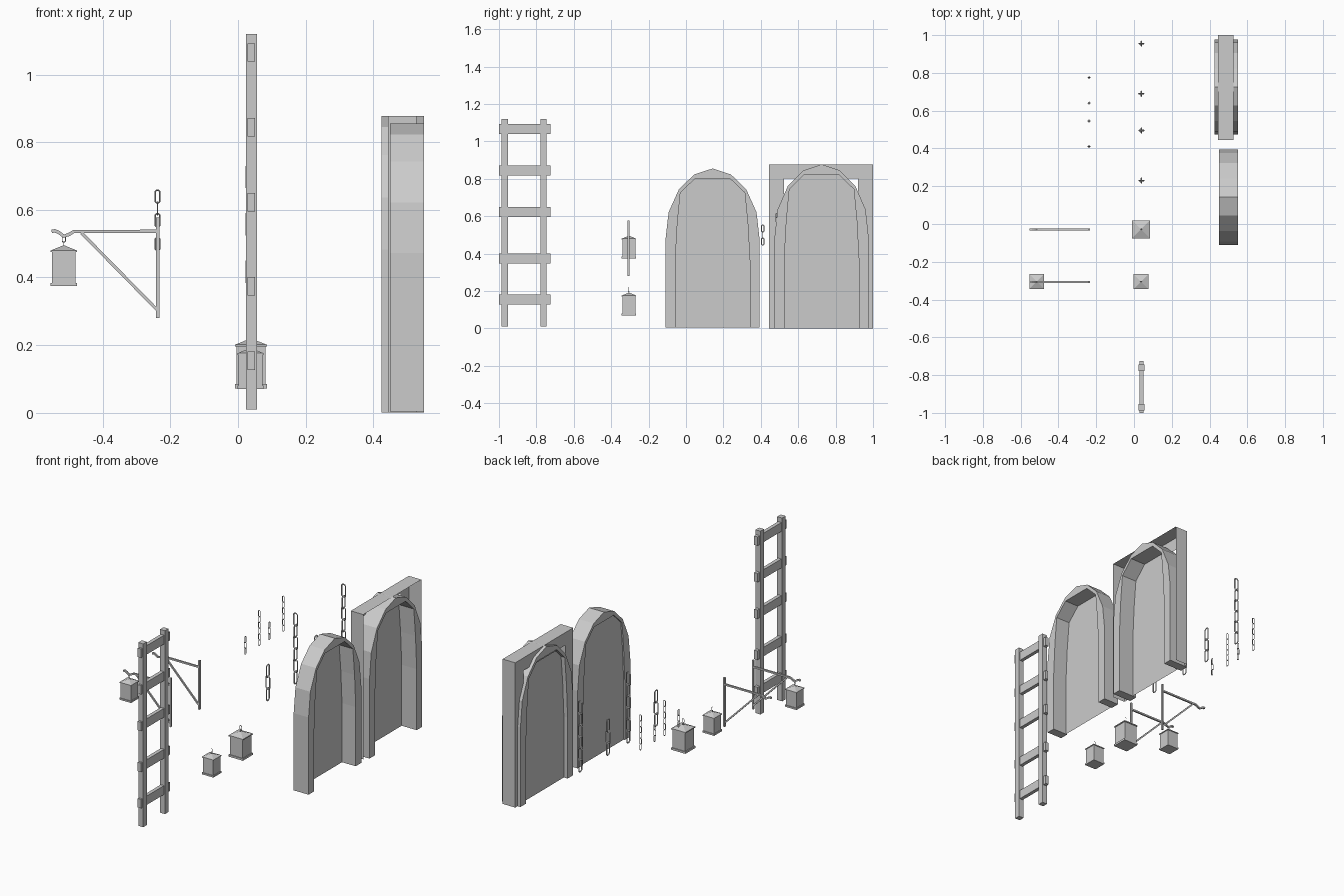
import bpy, bmesh
from math import cos, sin, pi
from mathutils import Vector, Matrix

if "Cube" in bpy.data.objects:
    bpy.data.objects.remove(bpy.data.objects["Cube"])


def finish(bm, name, loc=(0, 0, 0)):
    bmesh.ops.recalc_face_normals(bm, faces=bm.faces)
    me = bpy.data.meshes.new(name)
    bm.to_mesh(me)
    bm.free()
    ob = bpy.data.objects.new(name, me)
    ob.location = loc
    bpy.context.collection.objects.link(ob)
    return ob


def add_box(bm, x0, x1, y0, y1, z0, z1):
    m = Matrix.Translation(((x0 + x1) / 2, (y0 + y1) / 2, (z0 + z1) / 2))
    m = m @ Matrix.Diagonal((x1 - x0, y1 - y0, z1 - z0, 1))
    bmesh.ops.create_cube(bm, size=1, matrix=m)


def add_poly(bm, pts):
    bm.faces.new([bm.verts.new(p) for p in pts])


def add_loop(bm, half_w, half_h, r, z, turned, seg=8, sides=4):
    """Closed chain link: a narrow ring with straight long sides."""
    rings = []
    for i in range(seg):
        a = 2 * pi * (i + 0.5) / seg
        ring = []
        for j in range(sides):
            b = 2 * pi * j / sides
            u = (half_w - r + r * cos(b)) * cos(a) / cos(pi / seg)
            stretch = half_h - half_w
            v = (half_w - r + r * cos(b)) * sin(a) / cos(pi / seg)
            v += stretch if v > 0 else -stretch
            w = r * sin(b)
            ring.append(bm.verts.new((w, u, z + v) if turned else (u, w, z + v)))
        rings.append(ring)
    for i in range(seg):
        p, q = rings[i], rings[(i + 1) % seg]
        for j in range(sides):
            k = (j + 1) % sides
            bm.faces.new((p[j], q[j], q[k], p[k]))


# ladder
bm = bmesh.new()
for y in (-0.970, -0.762):
    add_box(bm, 0.023, 0.056, y - 0.017, y + 0.017, 0.01, 1.12)
finish(bm, "ladder_rails")
bm = bmesh.new()
for z in (0.154, 0.374, 0.622, 0.844, 1.065):
    add_box(bm, 0.028, 0.050, -1.0, -0.724, z - 0.027, z + 0.027)
finish(bm, "ladder_rungs")

# arched doors: a deep frame with a panel near the back
OUTER = [(.252, 0), (.252, .47), (.235, .62), (.18, .743), (.098, .823), (0, .855)]
INNER = [(.199, 0), (.199, .36), (.188, .56), (.172, .725), (.094, .80), (0, .80)]


def full(profile):
    return [(-w, z) for w, z in profile] + [(w, z) for w, z in profile[-2::-1]]


def arch(name, yc, x0, x1, panel_x, z0, zs):
    bm = bmesh.new()
    strips = []
    for prof, x in ((OUTER, x0), (OUTER, x1), (INNER, x1), (INNER, x0)):
        strips.append([bm.verts.new((x, yc + w, z0 + z * zs)) for w, z in full(prof)])
    n = len(strips[0])
    for s in range(4):
        a, b = strips[s], strips[(s + 1) % 4]
        for i in range(n - 1):
            bm.faces.new((a[i], a[i + 1], b[i + 1], b[i]))
    for i in (0, n - 1):
        bm.faces.new([s[i] for s in strips])
    finish(bm, name + "_frame")
    bm = bmesh.new()
    add_poly(bm, [(panel_x, yc + w, z0 + z * zs) for w, z in full(INNER)])
    finish(bm, name + "_panel")


arch("arched_door", 0.142, 0.45, 0.55, 0.458, 0.004, 0.995)
arch("walled_door", 0.725, 0.425, 0.55, 0.45, 0.0, 1.026)

# open surround of the second door: sides, top, and a back plate with stepped opening
bm = bmesh.new()
xa, xb, ya, yb, h, c = 0.444, 0.528, 0.445, 1.0, 0.877, 0.722
for y in (ya, yb):
    add_poly(bm, [(xa, y, 0), (xb, y, 0), (xb, y, h), (xa, y, h)])
add_poly(bm, [(xa, ya, h), (xb, ya, h), (xb, yb, h), (xa, yb, h)])
step = [(.24, 0), (.24, .615), (.197, .615), (.197, .80)]
notch = [(c + w, z) for w, z in step] + [(c - w, z) for w, z in step[::-1]]
add_poly(bm, [(xa, y, z) for y, z in
              [(ya, 0), (ya, h), (yb, h), (yb, 0)] + notch])
bmesh.ops.remove_doubles(bm, verts=bm.verts, dist=1e-4)
finish(bm, "door_surround")


# lanterns
def lantern(name, x, y, z, s):
    bm = bmesh.new()
    for half, z0, z1 in ((.039, 0, .01), (.035, .01, .104), (.039, .101, .106)):
        add_box(bm, -half, half, -half, half, z0, z1)
    bmesh.ops.create_cone(bm, cap_ends=True, segments=4, radius1=.038 * 2 ** .5,
                          radius2=.005, depth=.014,
                          matrix=Matrix.Translation((0, 0, .113)) @ Matrix.Rotation(pi / 4, 4, 'Z'))
    add_loop(bm, .004, .006, .0012, .125, True)
    add_loop(bm, .006, .011, .0014, .140, False)
    finish(bm, name, (x, y, z)).scale = (s, s, s)


lantern("hanging_lantern", -0.515, -0.305, 0.374, 1.0)
lantern("small_lantern", 0.037, -0.305, 0.07, 1.0)
lantern("large_lantern", 0.038, -0.028, 0.072, 1.22)


# wall brackets: post, hooked arm and diagonal strut
def add_bar(bm, pts, half):
    prev = None
    for i, (x, z) in enumerate(pts):
        a, b = pts[max(i - 1, 0)], pts[min(i + 1, len(pts) - 1)]
        d = Vector((b[0] - a[0], b[1] - a[1])).normalized() * half
        ring = [bm.verts.new((x - d.y * u, half * v, z + d.x * u))
                for u, v in ((1, 1), (1, -1), (-1, -1), (-1, 1))]
        if prev:
            for j in range(4):
                k = (j + 1) % 4
                bm.faces.new((prev[j], prev[k], ring[k], ring[j]))
        if i in (0, len(pts) - 1):
            bm.faces.new(ring)
        prev = ring


ARM = [(-.238, .536), (-.485, .536), (-.500, .527), (-.515, .522),
       (-.530, .533), (-.542, .538), (-.551, .536)]
for name, y in (("front_bracket", -0.307), ("rear_bracket", -0.03)):
    bm = bmesh.new()
    add_bar(bm, [(-.237, .28), (-.237, .577)], .005)
    add_bar(bm, ARM, .005)
    add_bar(bm, [(-.463, .532), (-.238, .303)], .0045)
    finish(bm, name, (0, y, 0))


# chains
def chain(name, x, y, bottom, count, s):
    bm = bmesh.new()
    for i in range(count):
        add_loop(bm, .0085 * s, .021 * s, .0021 * s, (.021 + .035 * i) * s, i % 2 == 0)
    finish(bm, name, (x, y, bottom))


for i, (y, n) in enumerate(((.41, 3), (.545, 6), (.64, 3), (.775, 6))):
    chain("small_chain_%d" % (i + 1), -0.238, y, 0.443, n, 1)
for i, (y, n) in enumerate(((.23, 3), (.495, 6), (.69, 3), (.955, 6))):
    chain("large_chain_%d" % (i + 1), 0.039, y, 0.305, n, 2)
